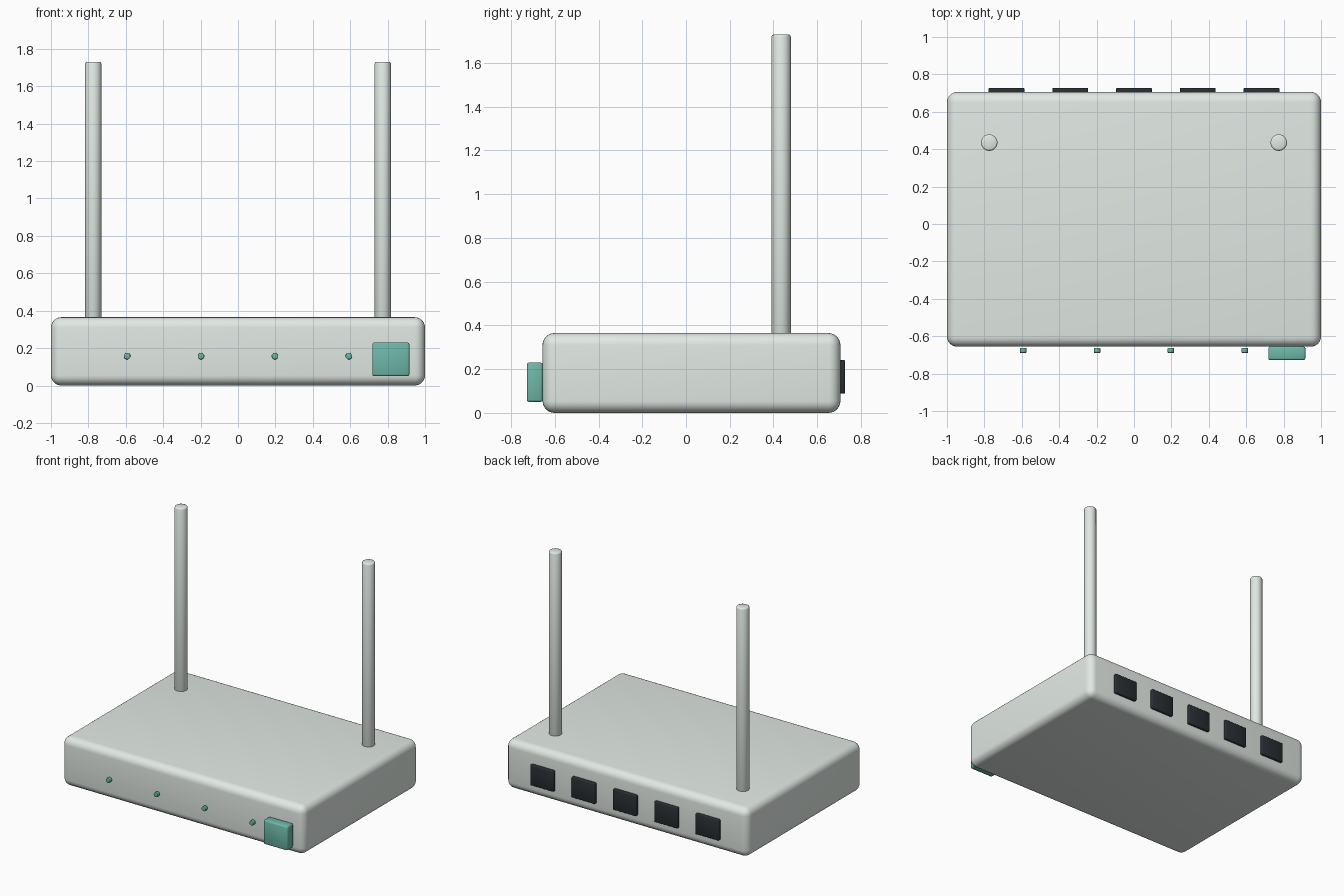
import bpy, math

if "Cube" in bpy.data.objects:
    bpy.data.objects.remove(bpy.data.objects["Cube"])


def material(name, rgb):
    m = bpy.data.materials.new(name)
    m.diffuse_color = (*rgb, 1)
    m.use_nodes = True
    m.node_tree.nodes["Principled BSDF"].inputs["Base Color"].default_value = m.diffuse_color
    return m


def finish(ob, name, bevel, segments, mat):
    ob.name = name
    bpy.ops.object.transform_apply(location=False, rotation=True, scale=True)
    mod = ob.modifiers.new("soft_edges", 'BEVEL')
    mod.width, mod.segments = bevel, segments
    mod.limit_method = 'ANGLE'
    mod.angle_limit = math.radians(40)
    bpy.ops.object.modifier_apply(modifier=mod.name)
    bpy.ops.object.shade_smooth_by_angle(angle=math.radians(50))
    ob.data.materials.append(mat)


def box(name, lo, hi, bevel, segments, mat):
    bpy.ops.mesh.primitive_cube_add(size=1, location=[(a + b) / 2 for a, b in zip(lo, hi)])
    ob = bpy.context.object
    ob.scale = [b - a for a, b in zip(lo, hi)]
    finish(ob, name, bevel, segments, mat)


def rod(name, centre, radius, length, bevel, sides, mat, rot=(0, 0, 0)):
    bpy.ops.mesh.primitive_cylinder_add(vertices=sides, radius=radius, depth=length,
                                        location=centre, rotation=rot)
    finish(bpy.context.object, name, bevel, 2, mat)


pale = material("pale_grey", (0.76, 0.82, 0.78))
green = material("green", (0.155, 0.48, 0.39))
dark = material("dark", (0.022, 0.028, 0.034))

# Rounded case
box("case", (-1, -0.656, 0), (1, 0.706, 0.365), 0.055, 6, pale)

# Pair of upright antennas
for side, x in (("left", -0.774), ("right", 0.774)):
    rod(f"antenna_{side}", (x, 0.435, 1.035), 0.044, 1.39, 0.01, 32, pale)

# Row of sockets on the back
for i in range(5):
    x = (i - 2) * 0.341
    box(f"socket_{i + 1}", (x - 0.096, 0.68, 0.088), (x + 0.096, 0.728, 0.242), 0.006, 2, dark)

# Indicator lights on the front
for i in range(4):
    x = (i - 1.5) * 0.395
    rod(f"light_{i + 1}", (x, -0.676, 0.157), 0.0175, 0.026, 0.003, 20, green,
        (math.pi / 2, 0, 0))

# Square button at the front right
box("button", (0.718, -0.728, 0.05), (0.916, -0.655, 0.23), 0.01, 2, green)
